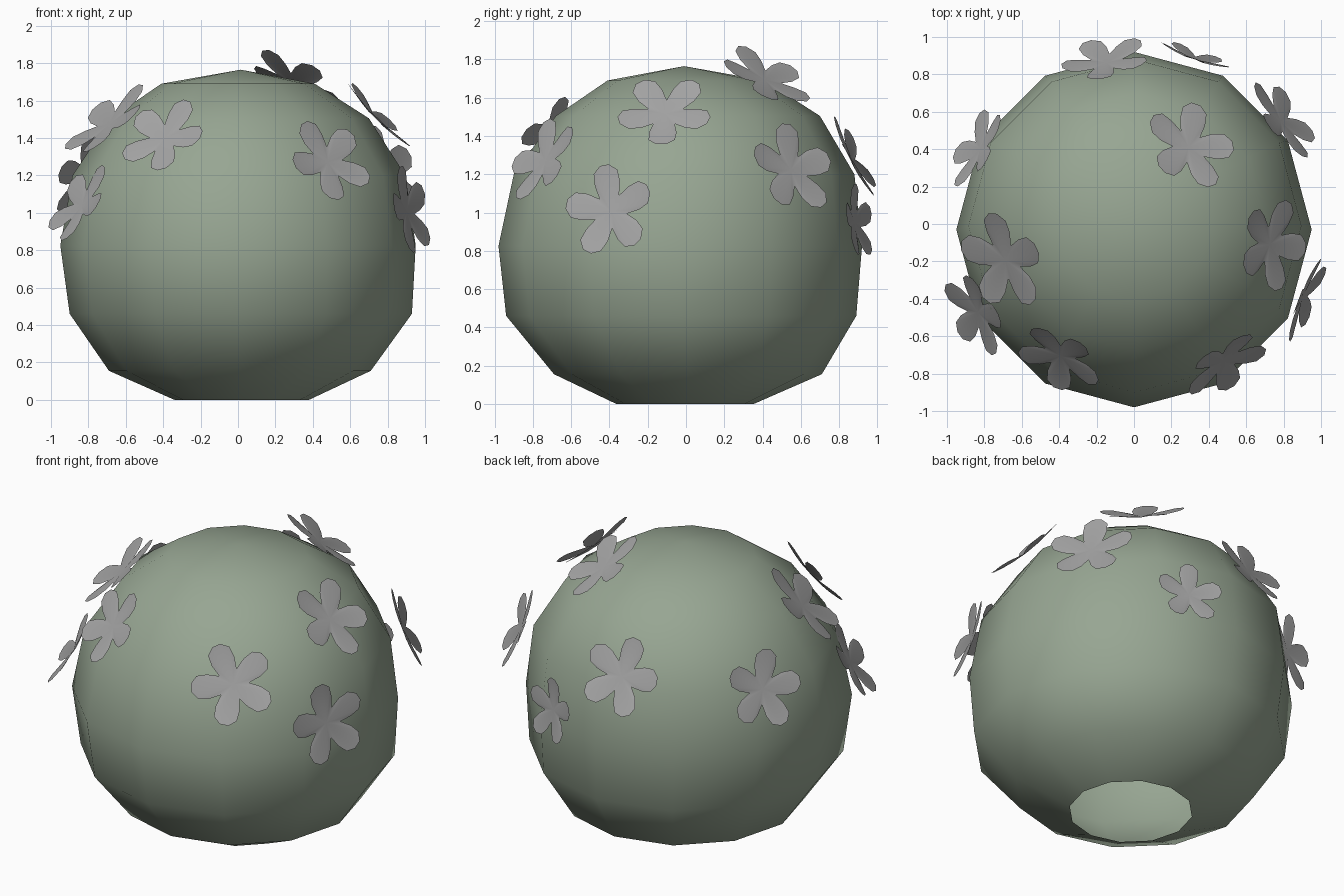
import bpy, bmesh
from math import radians, sin, cos, pi
from mathutils import Vector

cube = bpy.data.objects.get("Cube")
if cube:
    bpy.data.objects.remove(cube, do_unlink=True)


def make_material(name, rgb):
    mat = bpy.data.materials.new(name)
    mat.use_nodes = True
    mat.diffuse_color = (*rgb, 1)
    mat.node_tree.nodes["Principled BSDF"].inputs["Base Color"].default_value = (*rgb, 1)
    return mat


def make_object(name, bm, mat):
    mesh = bpy.data.meshes.new(name)
    bm.to_mesh(mesh)
    bm.free()
    mesh.materials.append(mat)
    obj = bpy.data.objects.new(name, mesh)
    bpy.context.collection.objects.link(obj)


leaf_green = make_material("sage green", (0.31, 0.38, 0.29))
petal_grey = make_material("petal grey", (0.37, 0.37, 0.37))

# Bush: coarse smooth ball, slightly uneven and open underneath
CENTRE = Vector((0, -0.025, 0.82))
SIDES = 12
RINGS = [  # height, radius, centre x, centre y
    (0.00, 0.36, 0.02, -0.005),
    (0.155, 0.70, 0.01, 0.01),
    (0.46, 0.915, 0.015, -0.025),
    (0.825, 0.95, 0.00, -0.03),
    (1.20, 0.89, 0.005, -0.01),
    (1.505, 0.69, 0.01, 0.01),
    (1.69, 0.41, 0.00, 0.00),
]
bm = bmesh.new()
rings = []
for z, r, cx, cy in RINGS:
    turns = [2 * pi * i / SIDES for i in range(SIDES)]
    rings.append([bm.verts.new((cx + r * cos(t), cy + r * sin(t), z)) for t in turns])
crown = bm.verts.new((0.015, -0.01, 1.765))
for i in range(SIDES):
    j = (i + 1) % SIDES
    for low, high in zip(rings, rings[1:]):
        bm.faces.new((low[i], low[j], high[j], high[i]))
    bm.faces.new((rings[-1][i], rings[-1][j], crown))
for f in bm.faces:
    f.smooth = True
make_object("bush", bm, leaf_green)

# One petal outline: angle from the petal axis, share of the flower radius
PETAL = [(-36, 0.38), (-26, 0.66), (-18, 0.89), (-6, 1), (6, 1), (18, 0.89), (26, 0.66)]


def flower(name, position, size, roll, facing=None):
    """Five-petalled, slightly cupped flower facing away from the bush."""
    pos = Vector(position)
    normal = (Vector(facing) if facing else pos - CENTRE).normalized()
    up = (Vector((0, 0, 1)) - normal * normal.z).normalized()
    right = up.cross(normal)
    bm = bmesh.new()
    middle = bm.verts.new(pos - normal * 0.02)
    rim = []
    for i in range(5):
        for angle, share in PETAL:
            a = radians(roll + i * 72 + angle)
            r = size * share
            lift = 0.03 * share * share - 0.02
            rim.append(bm.verts.new(pos + right * sin(a) * r + up * cos(a) * r + normal * lift))
    for a, b in zip(rim, rim[1:] + rim[:1]):
        bm.faces.new((middle, b, a)).smooth = True
    make_object(name, bm, petal_grey)


# Flowers scattered over the upper half: position, radius, roll, facing
flower("flower_back_right", (-0.15, 0.88, 1.29), 0.24, 15)
flower("flower_back_low", (0.33, 0.90, 0.95), 0.20, 0)
flower("flower_back_left", (0.80, 0.56, 1.23), 0.25, 4)
flower("flower_top", (0.30, 0.42, 1.71), 0.255, 4, (0.42, 0.42, 0.8))
flower("flower_left_high", (0.74, -0.11, 1.53), 0.25, 36)
flower("flower_left_low", (0.92, -0.40, 1.01), 0.245, -10)
flower("flower_front_left", (0.49, -0.75, 1.28), 0.245, -24)
flower("flower_front_right", (-0.40, -0.72, 1.41), 0.24, 18)
flower("flower_right_low", (-0.85, -0.48, 1.05), 0.24, 20, (-0.75, -0.4, 0.5))
flower("flower_right_high", (-0.70, -0.20, 1.49), 0.275, 5, (-0.6, -0.32, 0.72))
flower("flower_right_rear", (-0.84, 0.41, 1.21), 0.235, 15)
